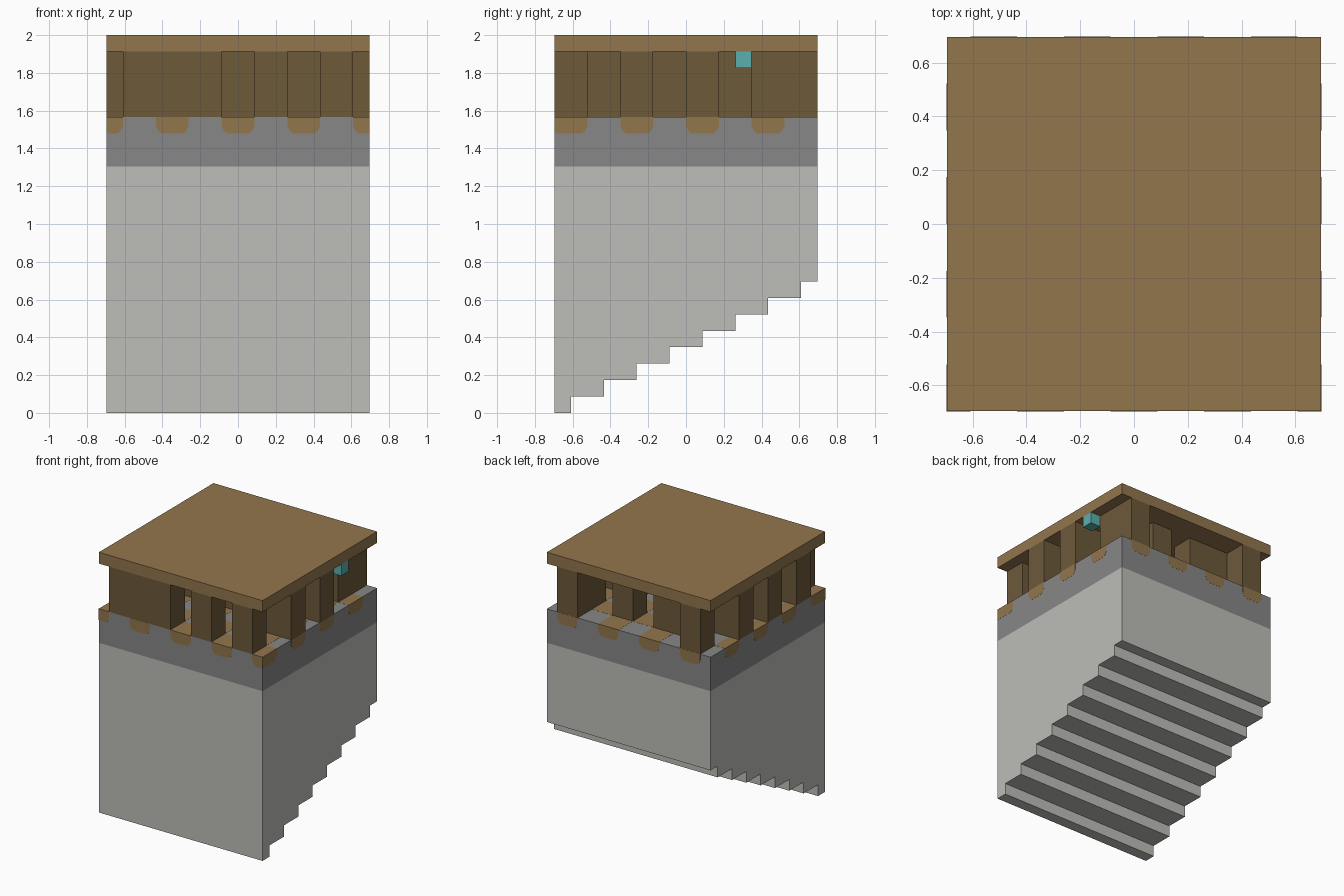
import bpy
import bmesh

if "Cube" in bpy.data.objects:
    bpy.data.objects.remove(bpy.data.objects["Cube"])

U = 2 / 23  # one grid unit; the model is 16 x 16 x 23 units


def material(name, rgb):
    m = bpy.data.materials.new(name)
    m.use_nodes = True
    colour = (*rgb, 1)
    m.diffuse_color = colour
    m.node_tree.nodes["Principled BSDF"].inputs["Base Color"].default_value = colour
    return m


pale_stone = material("pale stone", (0.51, 0.515, 0.48))
dark_stone = material("dark stone", (0.245, 0.245, 0.245))
light_wood = material("light wood", (0.29, 0.18, 0.073))
dark_wood = material("dark wood", (0.153, 0.1, 0.042))
teal = material("teal", (0.107, 0.43, 0.43))


def finish(bm, name, mat):
    bmesh.ops.recalc_face_normals(bm, faces=bm.faces)
    bmesh.ops.scale(bm, vec=(U, U, U), verts=bm.verts)
    mesh = bpy.data.meshes.new(name)
    bm.to_mesh(mesh)
    bm.free()
    mesh.materials.append(mat)
    obj = bpy.data.objects.new(name, mesh)
    bpy.context.collection.objects.link(obj)
    return obj


def loft(bm, rings):
    """Closed solid through stacked rings of equal length."""
    rows = [[bm.verts.new(p) for p in ring] for ring in rings]
    n = len(rows[0])
    bm.faces.new(rows[0])
    bm.faces.new(rows[-1])
    for a, b in zip(rows, rows[1:]):
        for i in range(n):
            j = (i + 1) % n
            bm.faces.new((a[i], a[j], b[j], b[i]))


def rect(x0, x1, y0, y1, z):
    return [(x0, y0, z), (x1, y0, z), (x1, y1, z), (x0, y1, z)]


def box(name, mat, x, y, z):
    bm = bmesh.new()
    loft(bm, [rect(*x, *y, z[0]), rect(*x, *y, z[1])])
    return finish(bm, name, mat)


# Stone body with a stepped underside
profile = [(8, 15), (-8, 15), (-8, 0)]
for step in range(8):
    edge = -7 + 2 * step
    profile += [(edge, step), (edge, step + 1)]
profile.append((8, 8))
bm = bmesh.new()
loft(bm, [[(x, y, z) for y, z in profile] for x in (-8, 8)])
finish(bm, "stepped_body", pale_stone)

# Dark stone floor slab
box("floor_slab", dark_stone, (-8, 8), (-8, 8), (15, 18))

# Checkered wooden floor inlays, tapered at the bottom except along the rim
RIM = 8.01
bm = bmesh.new()
for row in range(8):
    y0 = -8 + 2 * row
    for col in range(-4, 5):
        if (col + row) % 2:
            continue
        low = (max(2 * col - 1, -8), y0)
        high = (min(2 * col + 1, 8), y0 + 2)
        rings = []
        for z, inset in ((17, 0.4), (17.12, 0.18), (17.45, 0), (18.01, 0)):
            a = [-RIM if v == -8 else v + inset for v in low]
            b = [RIM if v == 8 else v - inset for v in high]
            rings.append(rect(a[0], b[0], a[1], b[1], z))
        loft(bm, rings)
finish(bm, "floor_inlays", light_wood)

# Upright walls and posts between floor and roof
walls = {
    "front_wall": ((-7, -1), (-8, -6)),
    "front_post_inner": ((1, 3), (-8, -6)),
    "front_post_outer": ((5, 7), (-8, -6)),
    "left_wall_front": ((5, 8), (-4, -2)),
    "left_wall_middle": ((3, 8), (0, 2)),
    "left_wall_back": ((5, 7), (4, 8)),
    "back_post": ((1, 3), (4, 6)),
    "back_wall": ((-5, -1), (4, 6)),
    "back_corner_post": ((-7, -5), (6, 8)),
    "right_wall_front": ((-8, -5), (-6, -4)),
    "right_wall_middle": ((-8, 1), (-2, 0)),
    "right_wall_back": ((-8, -5), (2, 4)),
}
for name, (x, y) in walls.items():
    box(name, dark_wood, x, y, (18, 22))

# Hanging lamp under the roof edge
box("hanging_lamp", teal, (7, 8), (3, 4), (21, 22))

# Flat wooden roof
box("roof", light_wood, (-8, 8), (-8, 8), (22, 23))
